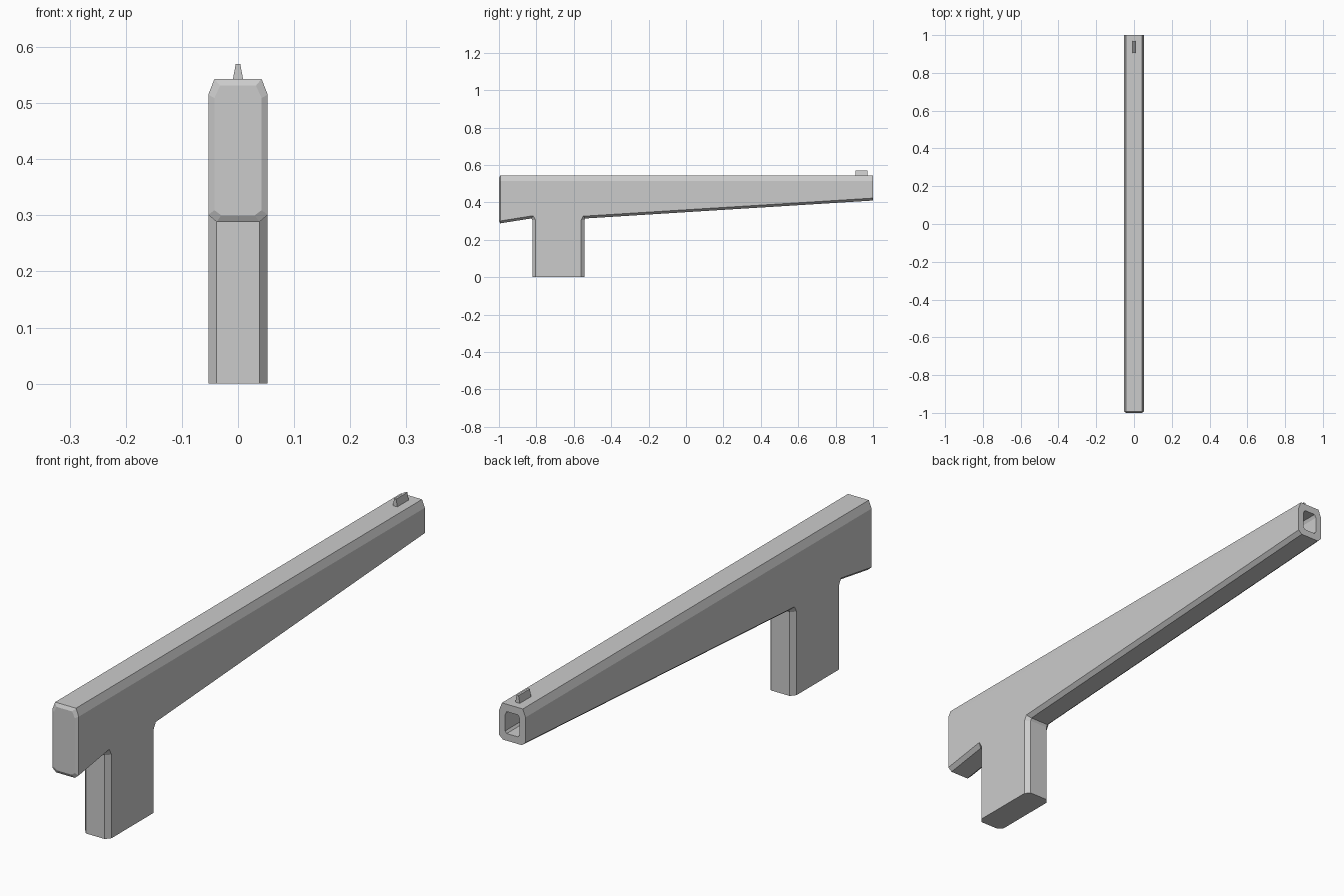
import bpy, bmesh

if "Cube" in bpy.data.objects:
    bpy.data.objects.remove(bpy.data.objects["Cube"])


def octagon(w, lo, hi, cx, clo, chi):
    """Half-width w, range lo..hi, corner cuts: cx sideways, clo/chi along the range."""
    half = [(w - cx[0], lo), (w, lo + clo), (w, hi - chi), (w - cx[1], hi)]
    return half + [(-a, b) for a, b in reversed(half)]


def loft(name, rings):
    bm = bmesh.new()
    loops = [[bm.verts.new(p) for p in r] for r in rings]
    n = len(loops[0])
    for a, b in zip(loops, loops[1:]):
        for i in range(n):
            j = (i + 1) % n
            bm.faces.new((a[i], a[j], b[j], b[i]))
    bm.faces.new(loops[0])
    bm.faces.new(loops[-1])
    bmesh.ops.recalc_face_normals(bm, faces=bm.faces)
    me = bpy.data.meshes.new(name)
    bm.to_mesh(me)
    bm.free()
    ob = bpy.data.objects.new(name, me)
    bpy.context.collection.objects.link(ob)
    return ob


def boolean(target, other, op):
    m = target.modifiers.new(op, 'BOOLEAN')
    m.operation = op
    m.solver = 'EXACT'
    m.object = other
    bpy.context.view_layer.objects.active = target
    bpy.ops.object.modifier_apply(modifier=m.name)
    bpy.data.objects.remove(other)


W, TOP = 0.053, 0.543

# tapered body: chamfered sections along y, with a bevelled rear cap
rings = [[(x, -1, z) for x, z in octagon(0.042, 0.300, 0.531, (0.012, 0.010), 0.009, 0.022)]]
for y, low in ((-0.993, 0.288), (-0.81, 0.317), (-0.555, 0.313), (1.0, 0.410)):
    rings.append([(x, y, z) for x, z in octagon(W, low, TOP, (0.015, 0.011), 0.013, 0.028)])
body = loft("body", rings)

# grip: chamfered column with a small flare where it meets the body
rings = []
for z, flare in ((0, 0), (0.305, 0), (0.345, 0.022)):
    rings.append([(x, y, z) for x, y in
                  octagon(W, -0.822 - flare, -0.543 + flare, (0.015, 0.015), 0.018, 0.018)])
boolean(body, loft("grip", rings), 'UNION')

# muzzle recess
hole = octagon(0.029, 0.436, 0.516, (0.006, 0.006), 0.008, 0.012)
cutter = loft("muzzle_cutter", [[(x, y, z) for x, z in hole] for y in (0.8, 1.05)])
cutter.hide_render = True
boolean(body, cutter, 'DIFFERENCE')

# front sight: small tapered blade
loft("front_sight", [[(sx * w, y, z) for sx, y in ((-1, 0.905), (1, 0.905), (1, 0.97), (-1, 0.97))]
                     for w, z in ((0.0095, TOP - 0.003), (0.004, 0.57))])
